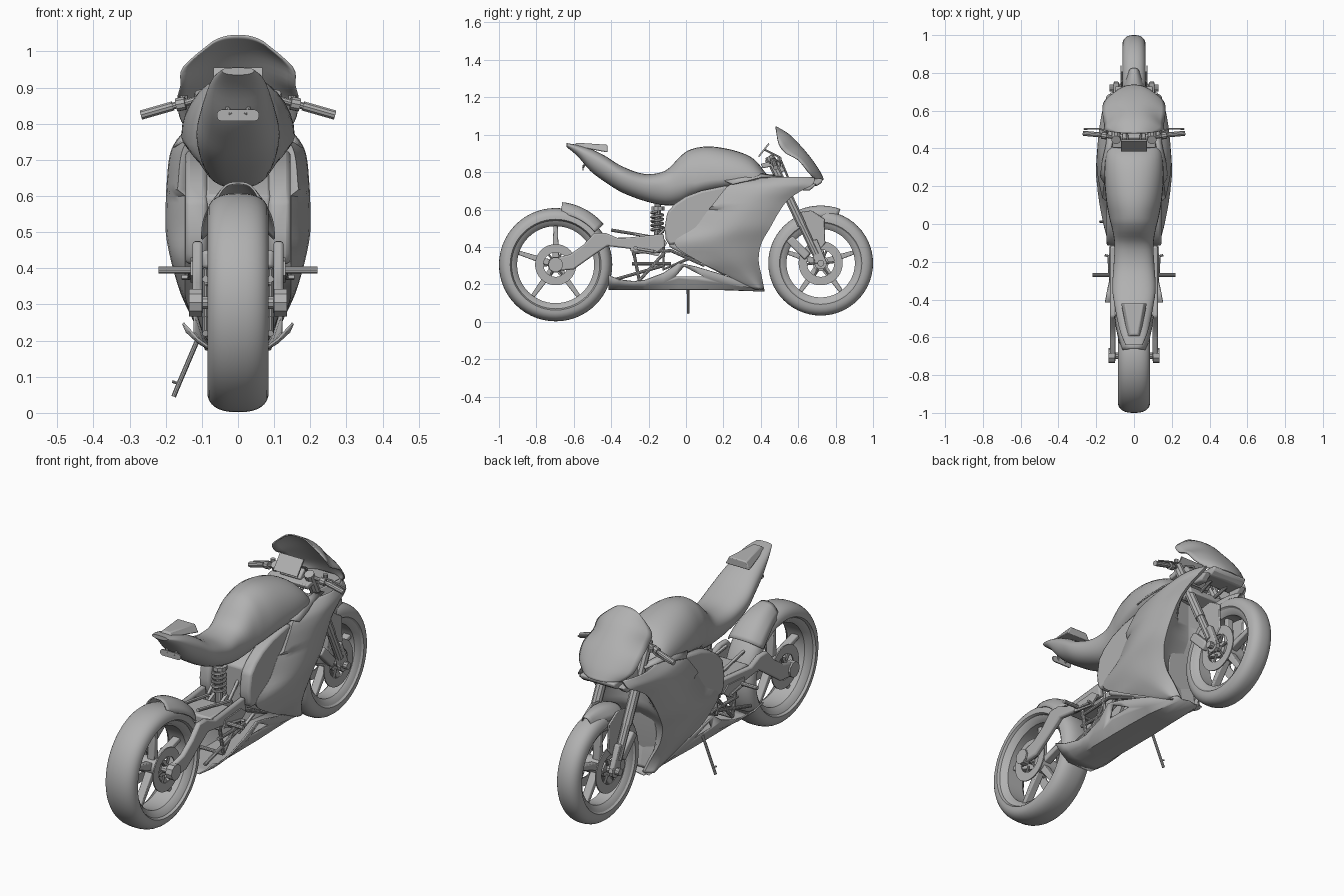
import bpy, bmesh, math

if "Cube" in bpy.data.objects:
    bpy.data.objects.remove(bpy.data.objects["Cube"])

GREY = bpy.data.materials.new("grey")
GREY.diffuse_color = (0.44, 0.44, 0.44, 1)
GREY.use_nodes = True
GREY.node_tree.nodes["Principled BSDF"].inputs["Base Color"].default_value = GREY.diffuse_color


def finish(name, bm, mirror=False, thick=0.0, bevel=0.0, angle=35):
    bmesh.ops.recalc_face_normals(bm, faces=bm.faces[:])
    me = bpy.data.meshes.new(name)
    bm.to_mesh(me)
    bm.free()
    me.shade_smooth()
    me.set_sharp_from_angle(angle=math.radians(angle))
    me.materials.append(GREY)
    ob = bpy.data.objects.new(name, me)
    bpy.context.collection.objects.link(ob)
    if thick:
        m = ob.modifiers.new("thickness", 'SOLIDIFY')
        m.thickness, m.offset = thick, 0
    if bevel:
        m = ob.modifiers.new("soft_edge", 'BEVEL')
        m.width, m.segments = bevel, 2
    if mirror:
        ob.modifiers.new("mirror", 'MIRROR')
    return ob


def smooth_rows(rows, n):
    """Catmull-Rom interpolation of parameter rows."""
    out = []
    for i in range(len(rows) - 1):
        p = [rows[max(i - 1, 0)], rows[i], rows[i + 1], rows[min(i + 2, len(rows) - 1)]]
        for k in range(n):
            t = k / n
            out.append([0.5 * (2 * b + (c - a) * t + (2 * a - 5 * b + 4 * c - d) * t * t
                               + (3 * b - a - 3 * c + d) * t ** 3) for a, b, c, d in zip(*p)])
    return out + [list(rows[-1])]


def grid(name, rows, closed=False, wrap=False, caps=False, **kw):
    bm = bmesh.new()
    vs = [[bm.verts.new(p) for p in r] for r in rows]
    n, m = len(vs), len(vs[0])
    for i in range(n if wrap else n - 1):
        for j in range(m if closed else m - 1):
            a, b, k = vs[i], vs[(i + 1) % n], (j + 1) % m
            bm.faces.new((a[j], a[k], b[k], b[j]))
    if caps:
        bm.faces.new(vs[0])
        bm.faces.new(vs[-1])
    return finish(name, bm, **kw)


def lathe(name, prof, c, n=56, **kw):
    """Revolve a closed (x, radius) profile round a sideways axle."""
    rows = [[(x, c[0] + r * math.cos(a), c[1] + r * math.sin(a)) for x, r in prof]
            for a in (2 * math.pi * i / n for i in range(n))]
    return grid(name, rows, closed=True, wrap=True, **kw)


def plate(name, pts, x0, x1, **kw):
    """Extrude a side-view (y, z) outline across x."""
    return grid(name, [[(x, y, z) for y, z in pts] for x in (x0, x1)], closed=True, caps=True, **kw)


def tube(name, pts, r, **kw):
    cu = bpy.data.curves.new(name, 'CURVE')
    cu.dimensions, cu.bevel_depth, cu.bevel_resolution, cu.use_fill_caps = '3D', r, 3, True
    s = cu.splines.new('POLY')
    s.points.add(len(pts) - 1)
    for p, q in zip(s.points, pts):
        p.co = (*q, 1)
    ob = bpy.data.objects.new(name, cu)
    bpy.context.collection.objects.link(ob)
    me = bpy.data.meshes.new_from_object(ob.evaluated_get(bpy.context.evaluated_depsgraph_get()))
    bm = bmesh.new()
    bm.from_mesh(me)
    bpy.data.objects.remove(ob)
    bpy.data.curves.remove(cu)
    bpy.data.meshes.remove(me)
    return finish(name, bm, **kw)


def sp(v, e):
    return math.copysign(abs(v) ** e, v)


# Wheels: tyre, rim, hub, spokes, brake discs
def wheel(tag, c, R, w, disc_x, disc_r):
    crown = [(w * sp(math.sin(a), .8), R - .06 + .06 * abs(math.cos(a)) ** .8)
             for a in (math.pi * (i / 16 - .5) for i in range(17))]
    lathe(tag + "_tyre", crown + [(w * .85, R - .068), (-w * .85, R - .068)], c)
    lathe(tag + "_rim", [(-w * .9, R - .06), (w * .9, R - .06), (w * .8, R - .08), (w * .55, R - .097),
                         (-w * .55, R - .097), (-w * .8, R - .08)], c)
    lathe(tag + "_hub", [(-.06, .015), (-.06, .042), (.06, .042), (.06, .015)], c, n=28)
    for i in range(5):
        a = math.radians(90 + 72 * i)
        d, t = (math.cos(a), math.sin(a)), (-math.sin(a), math.cos(a))
        pts = [(c[0] + d[0] * r + t[0] * s, c[1] + d[1] * r + t[1] * s)
               for r, s in ((.03, .018), (R - .09, .011), (R - .09, -.011), (.03, -.018))]
        plate(tag + "_spoke", pts, -.02, .02, bevel=.005)
    lathe(tag + "_disc", [(disc_x, disc_r - .045), (disc_x, disc_r), (disc_x + .006, disc_r),
                          (disc_x + .006, disc_r - .045)], c, n=40, mirror=True)
    for i in range(6):
        a = i * math.pi / 3
        tube(tag + "_disc_arm", [(disc_x, c[0] + r * math.cos(a + r), c[1] + r * math.sin(a + r))
                                 for r in (.03, disc_r - .03)], .006, mirror=True)
    tube(tag + "_axle", [(-.13, *c), (.13, *c)], .018)


RW, FW = (-.697, .305), (.72, .313)
wheel("rear", RW, .303, .085, .075, .11)
wheel("front", FW, .28, .062, .066, .118)


# Mudguards follow the tyres
def mudguard(name, c, a0, a1, r, w0, w1):
    rows = []
    for i in range(13):
        t = i / 12
        a, w = math.radians(a0 + (a1 - a0) * t), w0 + (w1 - w0) * math.sin(t * math.pi / 2)
        row = []
        for j in range(-6, 7):
            u = j / 6
            rr = r - .06 * abs(u) ** 3
            row.append((w * u, c[0] + rr * math.cos(a), c[1] + rr * math.sin(a)))
        rows.append(row)
    grid(name, rows, thick=.006)


mudguard("rear_mudguard", RW, 84, 40, .333, .065, .1)
mudguard("front_mudguard", FW, 70, 115, .305, .03, .072)
plate("front_mudguard_side", [(.60, .585), (.67, .595), (.74, .55), (.745, .42), (.70, .37), (.65, .48)], .068, .078,
      mirror=True, bevel=.004)

# Seat, tail and tank as one lofted body: y, top, bottom, half width
body = [(-.64, .955, .935, .045), (-.58, .945, .885, .07), (-.51, .925, .805, .088), (-.43, .885, .745, .103),
        (-.34, .83, .69, .115), (-.22, .79, .645, .108), (-.11, .808, .622, .103), (-.03, .885, .63, .115),
        (.03, .923, .655, .13), (.13, .937, .68, .148), (.26, .915, .70, .157), (.36, .872, .71, .15),
        (.43, .79, .72, .13)]
rings = []
for y, top, bot, hw in smooth_rows(body, 4):
    tank = min(1, max(0, (y + .15) / .2))
    mid = bot + (.6 - .3 * tank) * (top - bot)
    ring = []
    for i in range(32):
        a = 2 * math.pi * i / 32
        c, s = math.cos(a), math.sin(a)
        ring.append((hw * sp(c, .75 + .2 * tank), y,
                     mid + ((top - mid) * sp(s, .92) if s > 0 else (mid - bot) * s)))
    rings.append(ring)
grid("seat_and_tank", rings, closed=True, caps=True, angle=50)
# Tail cowl, number plate and its bracket
grid("tail_cowl", [[(-.035, -.60, .94), (.035, -.60, .94), (.02, -.585, .957), (-.02, -.585, .957)],
                   [(-.07, -.42, .905), (.07, -.42, .905), (.05, -.42, .946), (-.05, -.42, .946)]],
     closed=True, caps=True, bevel=.005)
grid("number_plate", [[(.044 * math.copysign(1, math.cos(a)) + .015 * math.cos(a), y, .823 + .016 * math.sin(a))
                       for a in (math.pi * (i + .5) / 8 for i in range(16))] for y in (-.553, -.547)],
     closed=True, caps=True)
tube("plate_bracket", [(.02, -.55, .825), (.04, -.53, .865), (.03, -.50, .88)], .006, mirror=True)

# Side fairing: z, rear y, front y, half width; front edge returns inward
fair = [(.175, .37, .415, .088), (.25, .22, .40, .118), (.33, .06, .385, .155), (.42, -.06, .40, .182),
        (.50, .05, .445, .197), (.58, .11, .49, .197), (.65, .165, .54, .193), (.70, .205, .61, .188),
        (.735, .25, .675, .178), (.772, .40, .685, .152)]
rows = []
for z, yr, yf, w in smooth_rows(fair, 4):
    xr = min(.145, w - .005) if z < .6 else w - .03
    row = [(xr - .04, yr + .025, z)]
    for k in range(11):
        u = k / 10
        x = xr + (w - xr) * math.sin(min(1, u / .55) * math.pi / 2) - .035 * max(0, (u - .5) / .5) ** 2
        row.append((x, yr + (yf - yr) * u, z))
    back = min(yf - .045, .41)
    row += [(row[-1][0] - .012, yf - .006, z), (.075, back + .01, z), (0, back, z)]
    rows.append(row)
grid("side_fairing", rows, thick=.007, mirror=True)
# Shoulder closes the step between fairing and tank
grid("fairing_shoulder", [[(.178, .25, .735), (.148, .20, .755)], [(.168, .33, .753), (.14, .30, .785)],
                          [(.152, .40, .772), (.12, .40, .79)], [(.13, .52, .772), (.10, .50, .78)]],
     thick=.006, mirror=True)
plate("rear_fairing_rim", [(-.09, .41), (-.108, .44), (-.115, .50), (-.10, .585), (-.06, .63), (.0, .67), (.08, .70),
                           (.215, .727), (.25, .70), (.12, .53), (.04, .43)], .085, .145, mirror=True, bevel=.012)
plate("motor_core", [(-.09, .40), (-.09, .60), (.0, .66), (.38, .70), (.39, .55), (.35, .24), (.2, .25)], -.09, .09,
      bevel=.01)

# Nose bridge with headlights under the screen
plate("nose", [(.60, .735), (.70, .725), (.728, .745), (.73, .765), (.60, .772)], -.10, .10, bevel=.008)
plate("headlight", [(.60, .705), (.66, .70), (.70, .735), (.62, .75)], .09, .13, mirror=True, bevel=.008)
tube("nose_stay", [(.04, .52, .70), (.05, .66, .74)], .009, mirror=True)

# Windscreen: centre y, z then edge x, y, z
screen = [(.48, 1.043, .07, .482, 1.025), (.55, 1.0, .15, .495, .955), (.61, .94, .157, .53, .905),
          (.665, .875, .166, .60, .865), (.71, .81, .155, .65, .805), (.735, .76, .11, .685, .765)]
grid("windscreen", [[(ex * j / 8, cy + (ey - cy) * abs(j / 8) ** 2.4, cz + (ez - cz) * abs(j / 8) ** 2.4)
                     for j in range(-8, 9)] for cy, cz, ex, ey, ez in smooth_rows(screen, 4)], thick=.006)

# Belly pan: y, top z, half width at top, half width of floor; triangular side windows
belly = [(-.415, .248, .152, .07), (-.36, .225, .142, .075), (-.28, .215, .125, .075), (-.22, .222, .12, .075),
         (-.12, .26, .12, .075), (-.04, .315, .13, .075), (.05, .295, .125, .075), (.2, .25, .11, .07),
         (.42, .172, .08, .05)]
pan = grid("belly_pan", [[(0, y, .172), (b, y, .174 if y < .4 else .164),
                          (b + (w - b) * .5, y, .174 + (t - .174) * .4), (w, y, t)] for y, t, w, b in belly],
           thick=.007)
cutter = plate("window_cutter", [(-.055, .243), (.09, .243), (-.01, .295)], -.3, .3)
cutter.hide_render = True
cutter.hide_set(True)
cut = pan.modifiers.new("window", 'BOOLEAN')
cut.object, cut.operation = cutter, 'DIFFERENCE'
pan.modifiers.new("mirror", 'MIRROR')

# Forks, clamps, calipers
tube("fork_lower", [(.095, .695, .36), (.095, .60, .56)], .021, mirror=True)
tube("fork_upper", [(.095, .62, .515), (.095, .445, .885)], .025, mirror=True)
tube("axle_clamp", [(.085, *FW), (.105, *FW)], .034, mirror=True)
plate("fork_foot", [(.69, .31), (.655, .43), (.70, .44), (.755, .31)], .08, .108, mirror=True, bevel=.005)
plate("brake_caliper", [(.535, .43), (.57, .46), (.665, .365), (.635, .33)], .056, .1, mirror=True, bevel=.008)
plate("upper_clamp", [(.40, .845), (.47, .86), (.48, .835), (.41, .82)], -.115, .115, bevel=.006)
plate("lower_clamp", [(.49, .70), (.56, .72), (.57, .685), (.50, .665)], -.115, .115, bevel=.006)

# Handlebars, levers and dash
tube("handlebar", [(.095, .455, .872), (.165, .47, .853), (.265, .48, .825)], .010, mirror=True)
tube("grip", [(.18, .472, .849), (.268, .48, .824)], .0135, mirror=True)
tube("switch_block", [(.145, .466, .857), (.17, .47, .852)], .019, mirror=True)
tube("lever", [(.15, .49, .86), (.18, .505, .853), (.265, .503, .83)], .0045, mirror=True)
tube("reservoir", [(.15, .50, .86), (.15, .50, .878)], .012, mirror=True)
plate("dash", [(.385, .885), (.44, .955), (.447, .95), (.392, .88)], -.068, .068)
tube("dash_stay", [(.03, .42, .92), (.04, .50, .88), (.04, .55, .76)], .006, mirror=True)
plate("instrument_box", [(.42, .86), (.46, .90), (.53, .81), (.49, .78)], -.06, .06, bevel=.006)

# Swingarm, shock and linkage
plate("swingarm", [(-.735, .31), (-.70, .34), (-.62, .36), (-.55, .41), (-.49, .475), (-.43, .475), (-.36, .445),
                   (-.12, .47), (-.11, .395), (-.30, .39), (-.42, .405), (-.48, .365), (-.60, .28), (-.70, .27)],
      .098, .126, mirror=True, bevel=.008)
plate("swingarm_bridge", [(-.37, .40), (-.37, .45), (-.2, .45), (-.2, .40)], -.1, .1, bevel=.01)
plate("shock_rocker", [(-.24, .37), (-.20, .44), (-.14, .47), (-.10, .42), (-.15, .35)], .025, .04, mirror=True)
tube("hub_cap", [(.10, *RW), (.135, *RW)], .04, mirror=True)
tube("shock_rod", [(0, -.155, .43), (0, -.15, .64)], .018)
tube("shock_spring", [(.03 * math.cos(i * .5), -.154 + .03 * math.sin(i * .5), .475 + .0018 * i)
                      for i in range(64)], .0075)
tube("shock_collar", [(0, -.15, .595), (0, -.15, .615)], .036)
tube("rear_brace", [(.05, -.40, .49), (.06, -.16, .45), (.06, -.05, .56)], .009, mirror=True)

# Lower trellis frame
trellis = [[(-.285, .40), (-.25, .22)], [(-.25, .22), (-.115, .37)], [(-.29, .31), (-.08, .31)],
           [(-.40, .22), (-.12, .30)], [(-.12, .42), (-.12, .28), (.02, .34)], [(-.29, .37), (-.08, .38), (.1, .30)]]
for path in trellis:
    tube("trellis_bar", [(.09, y, z) for y, z in path], .009, mirror=True)
for y, z in ((-.28, .36), (-.25, .22), (-.12, .30)):
    tube("trellis_cross_bar", [(-.09, y, z), (.09, y, z)], .009)

# Foot pegs, pedals and side stand
plate("peg_bracket", [(-.30, .38), (-.29, .42), (-.16, .43), (-.12, .40), (-.17, .36)], .122, .132, mirror=True)
tube("foot_peg", [(.13, -.27, .395), (.22, -.27, .395)], .0105, mirror=True)
tube("pedal", [(.13, -.26, .39), (.135, -.17, .375), (.155, -.165, .375)], .007, mirror=True)
tube("side_stand", [(-.10, .01, .23), (-.168, .012, .07), (-.178, .012, .045)], .007)
tube("side_stand_tang", [(-.163, .012, .08), (-.182, .012, .087)], .004)
